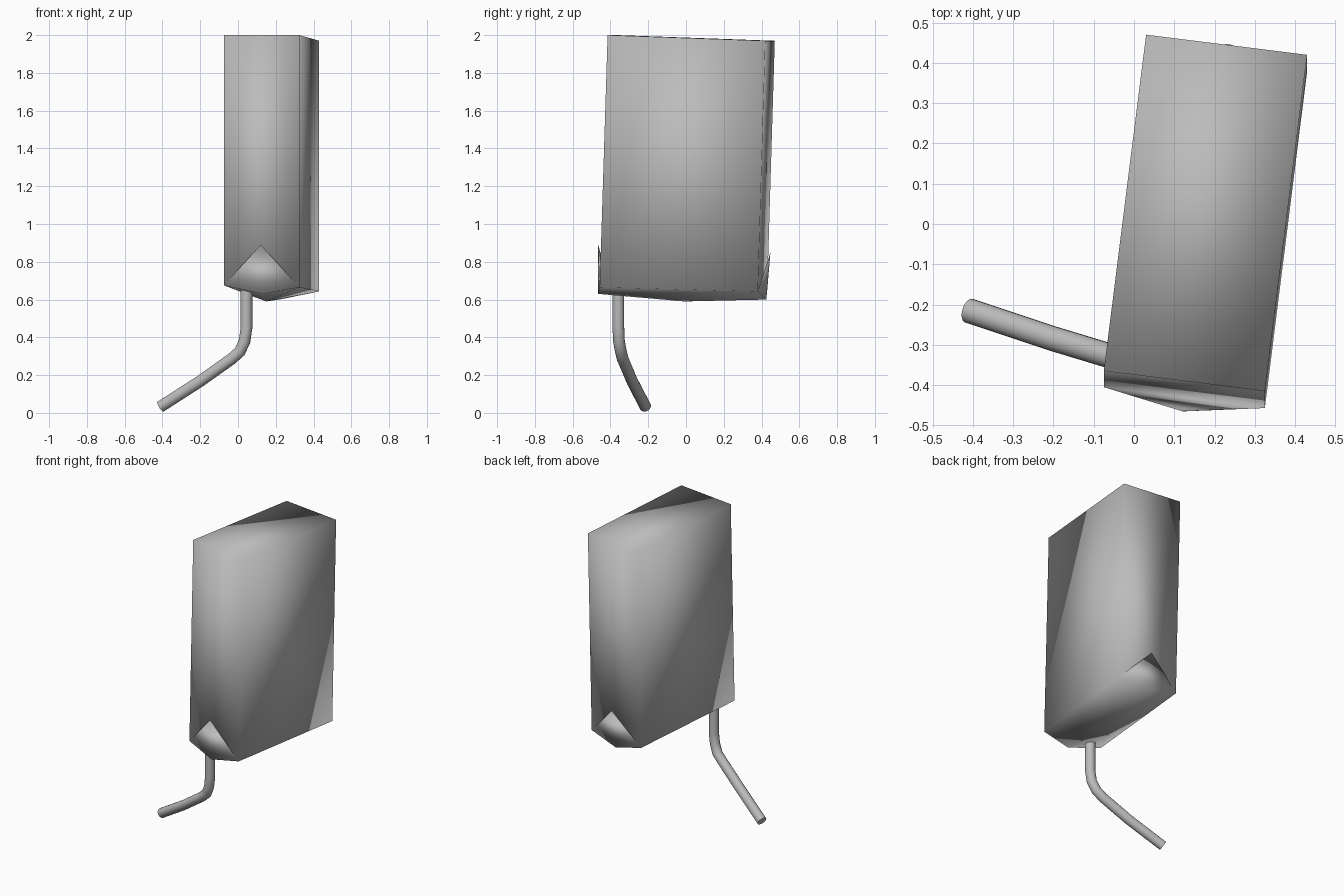
import bpy
import bmesh
from mathutils import Vector

if "Cube" in bpy.data.objects:
    bpy.data.objects.remove(bpy.data.objects["Cube"], do_unlink=True)

grey = bpy.data.materials.new("plain grey")
COLOUR = (0.5, 0.5, 0.5, 1)
grey.diffuse_color = COLOUR
grey.use_nodes = True
grey.node_tree.nodes["Principled BSDF"].inputs["Base Color"].default_value = COLOUR


def add_object(name, bm):
    bmesh.ops.recalc_face_normals(bm, faces=bm.faces)
    for face in bm.faces:
        face.smooth = True
    mesh = bpy.data.meshes.new(name)
    bm.to_mesh(mesh)
    bm.free()
    mesh.materials.append(grey)
    obj = bpy.data.objects.new(name, mesh)
    bpy.context.collection.objects.link(obj)
    return obj


# Carton: slightly tilted box, folded base and two triangular ears
bm = bmesh.new()
points = {
    "top_a": (-0.075, -0.365, 2.0), "top_b": (0.325, -0.415, 2.0),
    "top_c": (0.43, 0.42, 1.97), "top_d": (0.03, 0.47, 1.97),
    "low_a": (-0.075, -0.405, 0.675), "low_b": (0.325, -0.457, 0.665),
    "low_c": (0.43, 0.38, 0.643), "low_d": (0.03, 0.43, 0.65),
    "front_tip": (0.12, -0.465, 0.89), "front_fold": (0.13, -0.465, 0.63),
    "back_tip": (0.235, 0.447, 0.85), "back_fold": (0.22, 0.425, 0.6),
    "base": (0.15, -0.01, 0.59),
}
v = {name: bm.verts.new(co) for name, co in points.items()}


def face(*names):
    bm.faces.new([v[n] for n in names])


face("top_a", "top_b", "top_c", "top_d")
for p, q in ("ab", "bc", "cd", "da"):
    face("top_" + p, "low_" + p, "low_" + q, "top_" + q)
for end, p, q in (("front", "a", "b"), ("back", "c", "d")):
    tip, fold = end + "_tip", end + "_fold"
    face("low_" + p, "low_" + q, tip)
    for corner in (p, q):
        face("low_" + corner, fold, tip)
        face("low_" + corner, fold, "base")
face("low_b", "low_c", "base")
face("low_d", "low_a", "base")
add_object("carton", bm)

# Bent straw: rings swept along a path, with flat end caps
path = [Vector(p) for p in (
    (0.045, -0.358, 0.75), (0.045, -0.358, 0.45), (0.035, -0.355, 0.38),
    (0.01, -0.345, 0.325), (-0.035, -0.335, 0.285),
    (-0.2, -0.285, 0.168), (-0.41, -0.215, 0.033))]
SIDES, RADIUS = 16, 0.031
bm = bmesh.new()
rings = []
for i, centre in enumerate(path):
    along = path[min(i + 1, len(path) - 1)] - path[max(i - 1, 0)]
    ring = bmesh.ops.create_circle(bm, segments=SIDES, radius=RADIUS)["verts"]
    turn = Vector((0, 0, -1)).rotation_difference(along)
    for vert in ring:
        vert.co = turn @ vert.co + centre
    rings.append(ring)
for upper, lower in zip(rings, rings[1:]):
    for k in range(SIDES):
        n = (k + 1) % SIDES
        bm.faces.new((upper[k], upper[n], lower[n], lower[k]))
for ring in (rings[0], rings[-1]):
    bm.faces.new(ring)
straw = add_object("straw", bm)
bpy.context.view_layer.objects.active = straw
straw.select_set(True)
bpy.ops.object.shade_smooth_by_angle(angle=0.9)
